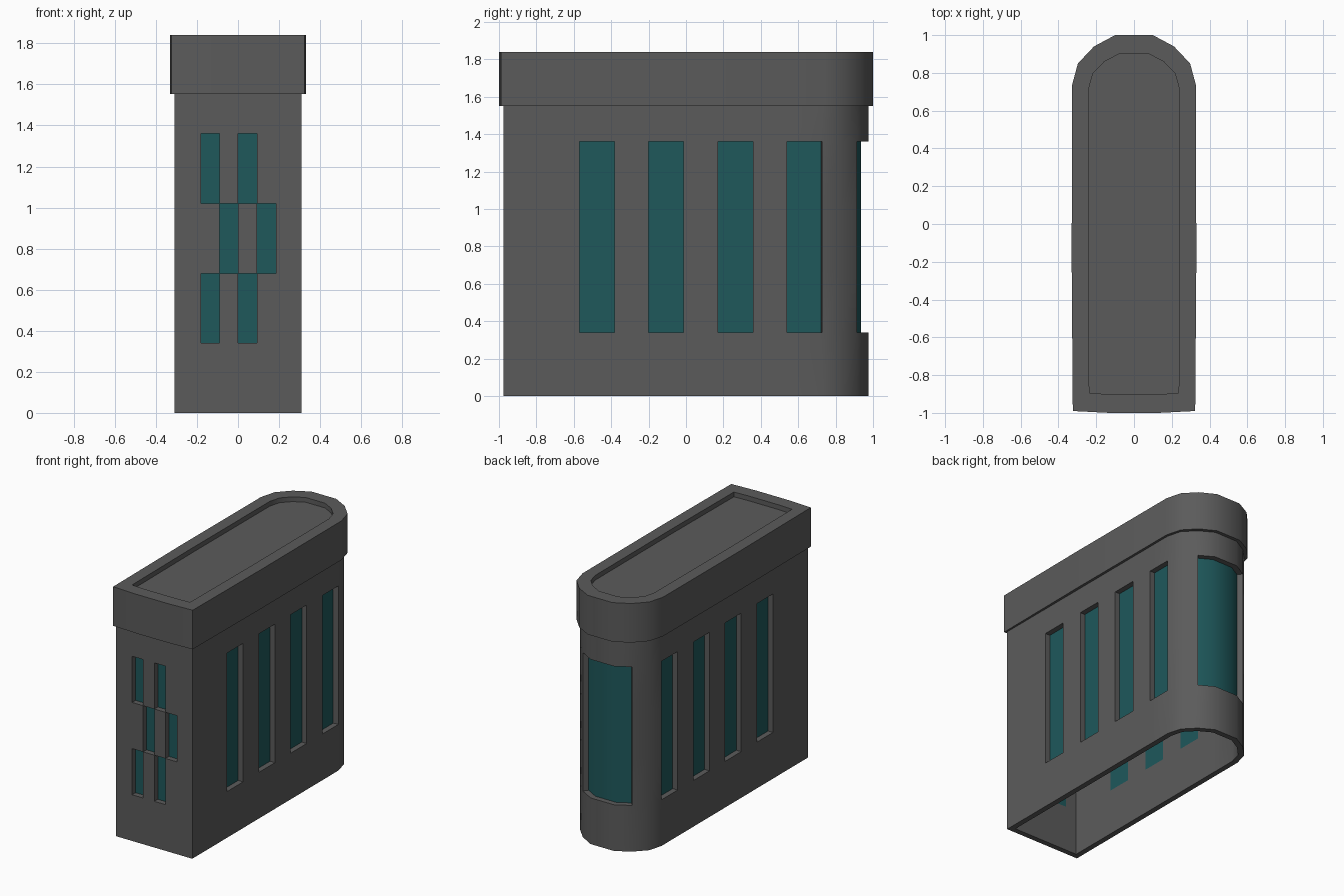
import bpy, bmesh
from mathutils import Vector

if "Cube" in bpy.data.objects:
    bpy.data.objects.remove(bpy.data.objects["Cube"])

WALL = 0.04
LEVELS = [0, 0.34, 0.68, 1.02, 1.36, 1.552]
BAYS = [-0.57, -0.2, 0.17, 0.54]
BAY_W = 0.187
COLS = [-0.18, -0.09, 0.001, 0.092, 0.184]


def material(name, rgb):
    mat = bpy.data.materials.new(name)
    mat.diffuse_color = (*rgb, 1)
    mat.use_nodes = True
    mat.node_tree.nodes["Principled BSDF"].inputs["Base Color"].default_value = mat.diffuse_color
    return mat


def inset(ring, d):
    """Mitred inward offset of a counter-clockwise outline."""
    out, n = [], len(ring)
    for i in range(n):
        p = Vector(ring[i])
        e1 = (p - Vector(ring[i - 1])).normalized()
        e2 = (Vector(ring[(i + 1) % n]) - p).normalized()
        n1, n2 = Vector((-e1.y, e1.x)), Vector((-e2.y, e2.x))
        q = p + (n1 + n2) * d / (1 + n1.dot(n2))
        out.append((q.x, q.y))
    return out


def mirrored(half):
    return half + [(-x, y) for x, y in reversed(half)]


def finish(bm, name, mat):
    me = bpy.data.meshes.new(name)
    bm.to_mesh(me)
    bm.free()
    ob = bpy.data.objects.new(name, me)
    bpy.context.collection.objects.link(ob)
    me.materials.append(mat)
    bpy.ops.object.select_all(action='DESELECT')
    ob.select_set(True)
    bpy.context.view_layer.objects.active = ob
    bpy.ops.object.shade_smooth_by_angle(angle=0.62)
    return ob


def vert_maker(bm):
    cache = {}

    def get(key, x, y, z):
        if key not in cache:
            cache[key] = bm.verts.new((x, y, z))
        return cache[key]
    return get


stone = material("dark_grey", (0.105, 0.105, 0.105))
glass = material("teal_glass", (0.013, 0.098, 0.105))

# Body outline: straight sides split at the window edges, faceted round back
side = [(0.31, -0.975)] + [(0.31, y) for b in BAYS for y in (b, b + BAY_W)]
outer = mirrored(side + [(0.282, 0.83), (0.2, 0.915), (0.095, 0.975)])
outer += [(x, -0.975) for x in COLS]
inner = inset(outer, WALL)
N, K = len(outer), len(LEVELS) - 1


def is_window(i, k):
    if not 1 <= k <= 3:
        return False
    (x0, y0), (x1, y1) = outer[i % N], outer[(i + 1) % N]
    x, y = (x0 + x1) / 2, (y0 + y1) / 2
    if y < -0.97:                                   # staggered front lights
        col = next((c for c in range(4) if COLS[c] < x < COLS[c + 1]), None)
        return col is not None and col % 2 == (k + 1) % 2
    if y > 0.9:                                     # curved back window
        return True
    return abs(x) > 0.3 and any(b < y < b + BAY_W for b in BAYS)


# Hollow walls with openings, and the panes flush with the inner face
walls, panes = bmesh.new(), bmesh.new()
wv, pv = vert_maker(walls), vert_maker(panes)


def wall_vert(layer, i, k):
    i %= N
    x, y = (outer, inner)[layer][i]
    return wv((layer, i, k), x, y, LEVELS[k])


for i in range(N):
    for k in range(K):
        loop = [(i, k), (i + 1, k), (i + 1, k + 1), (i, k + 1)]
        if is_window(i, k):
            panes.faces.new([pv((a % N, b), *inner[a % N], LEVELS[b]) for a, b in loop])
            continue
        walls.faces.new([wall_vert(0, *c) for c in loop])
        walls.faces.new([wall_vert(1, *c) for c in reversed(loop)])
        neighbours = [(i, k - 1), (i + 1, k), (i, k + 1), (i - 1, k)]
        for e, (ni, nk) in enumerate(neighbours):
            if not 0 <= nk < K or is_window(ni, nk):
                a, b = loop[e], loop[(e + 1) % 4]
                walls.faces.new([wall_vert(0, *b), wall_vert(0, *a),
                                 wall_vert(1, *a), wall_vert(1, *b)])
finish(walls, "building_walls", stone)
finish(panes, "window_panes", glass)

# Overhanging roof cap with a shallow recessed deck
rim = mirrored([(0.13, -1.0), (0.324, -0.99), (0.33, -0.2), (0.328, 0.735),
                (0.297, 0.85), (0.212, 0.94), (0.1, 1.0)])
deck = [(x, y * 0.988) for x, y in inset(rim, 0.088)]
bm = bmesh.new()
rings = [[bm.verts.new((x, y, z)) for x, y in r] for r, z in
         ((rim, 1.552), (rim, 1.84), (deck, 1.84), (deck, 1.805))]
n = len(rim)
for lo, hi in zip(rings, rings[1:]):
    for i in range(n):
        j = (i + 1) % n
        bm.faces.new((lo[i], lo[j], hi[j], hi[i]))
bm.faces.new(rings[0][::-1])
bm.faces.new(rings[-1])
finish(bm, "roof_cap", stone)
